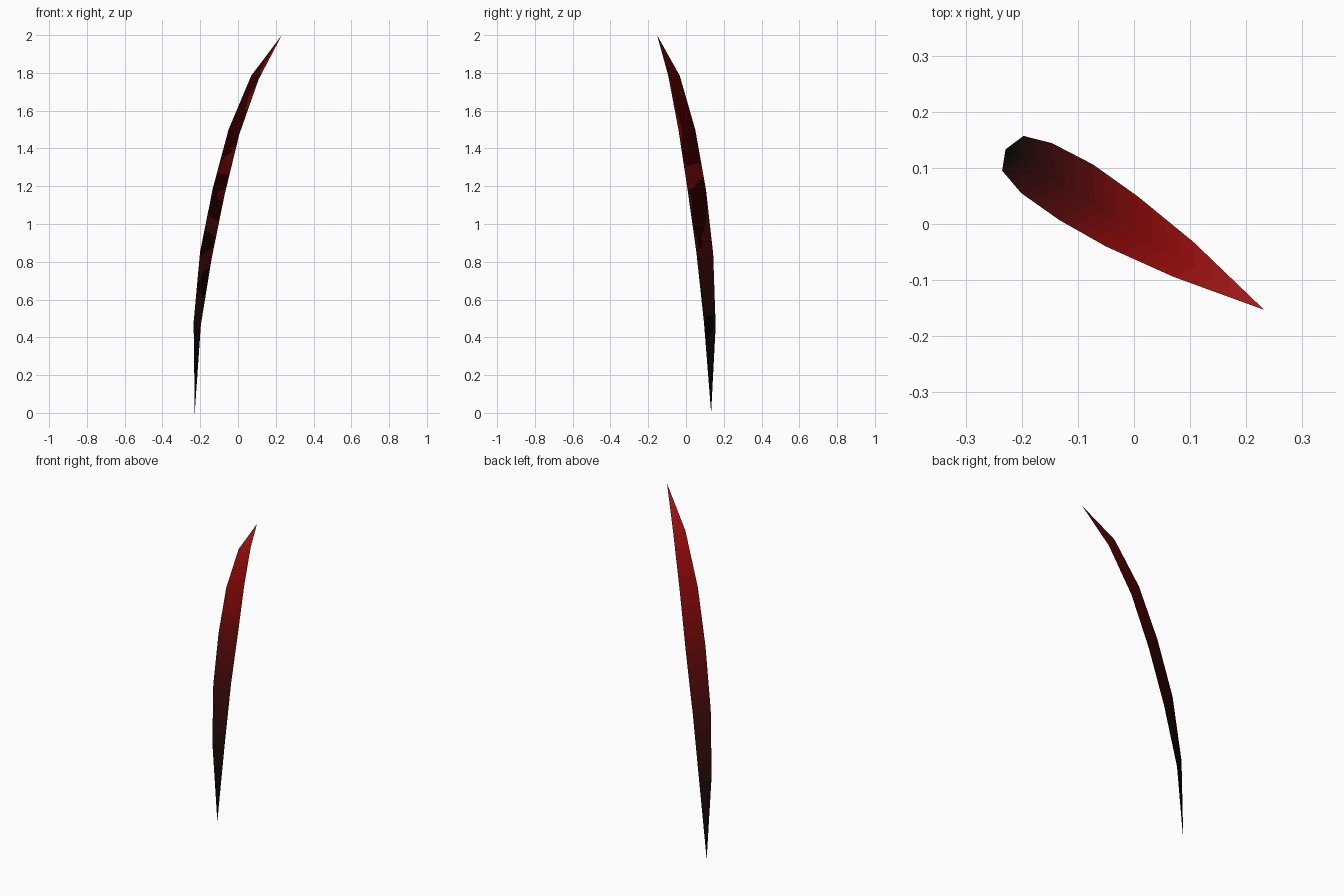
import bpy, bmesh
from mathutils import Vector

if "Cube" in bpy.data.objects:
    bpy.data.objects.remove(bpy.data.objects["Cube"])

# Stations along the blade: left edge, keel on the underside, right edge
base = (-0.229, 0.133, 0.0)
tip = (0.232, -0.153, 2.0)
stations = [
    (base, base, base),
    ((-0.235, 0.095, 0.48), (-0.200, 0.116, 0.445), (-0.197, 0.157, 0.46)),
    ((-0.201, 0.055, 0.85), (-0.140, 0.080, 0.815), (-0.146, 0.144, 0.84)),
    ((-0.133, 0.007, 1.19), (-0.071, 0.038, 1.155), (-0.073, 0.106, 1.18)),
    ((-0.050, -0.040, 1.50), (0.007, -0.012, 1.475), (0.007, 0.049, 1.50)),
    ((0.070, -0.094, 1.785), (0.109, -0.076, 1.765), (0.107, -0.033, 1.785)),
    (tip, tip, tip),
]
SLICES = 4  # colour bands per straight segment

# Colour ramp from black root to red tip
ramp = [(0.0, (0.0, 0.0, 0.0)), (0.45, (0.006, 0.002, 0.002)),
        (0.85, (0.035, 0.002, 0.002)), (1.17, (0.09, 0.002, 0.002)),
        (1.5, (0.21, 0.002, 0.002)), (1.78, (0.33, 0.004, 0.004)),
        (2.0, (0.46, 0.015, 0.015))]


def colour_at(z):
    for (z0, c0), (z1, c1) in zip(ramp, ramp[1:]):
        if z <= z1:
            return Vector(c0).lerp(Vector(c1), (z - z0) / (z1 - z0))
    return Vector(ramp[-1][1])


# Cross lines of the blade, subdivided between stations
rows = []
for s0, s1 in zip(stations, stations[1:]):
    for k in range(SLICES):
        rows.append([Vector(a).lerp(Vector(b), k / SLICES) for a, b in zip(s0, s1)])
rows.append([Vector(tip)] * 3)

# V-folded single-sheet blade, pointed at both ends
mesh = bpy.data.meshes.new("grass_blade")
bm = bmesh.new()
verts = [[bm.verts.new(p) for p in row] for row in rows]
for i, (low, high) in enumerate(zip(verts, verts[1:])):
    mat = bpy.data.materials.new(f"blade_band_{i}")
    mat.diffuse_color = (*colour_at((low[0].co.z + high[0].co.z) / 2), 1)
    mat.use_nodes = True
    mat.node_tree.nodes["Principled BSDF"].inputs["Base Color"].default_value = mat.diffuse_color
    mesh.materials.append(mat)
    for j in range(2):
        face = bm.faces.new((low[j], high[j], high[j + 1], low[j + 1]))
        face.material_index = i
        face.smooth = True
bmesh.ops.remove_doubles(bm, verts=bm.verts, dist=1e-5)
bm.to_mesh(mesh)
bm.free()

# Foliage shading: all normals point up
mesh.normals_split_custom_set_from_vertices([(0, 0, 1)] * len(mesh.vertices))

blade = bpy.data.objects.new("grass_blade", mesh)
bpy.context.collection.objects.link(blade)
